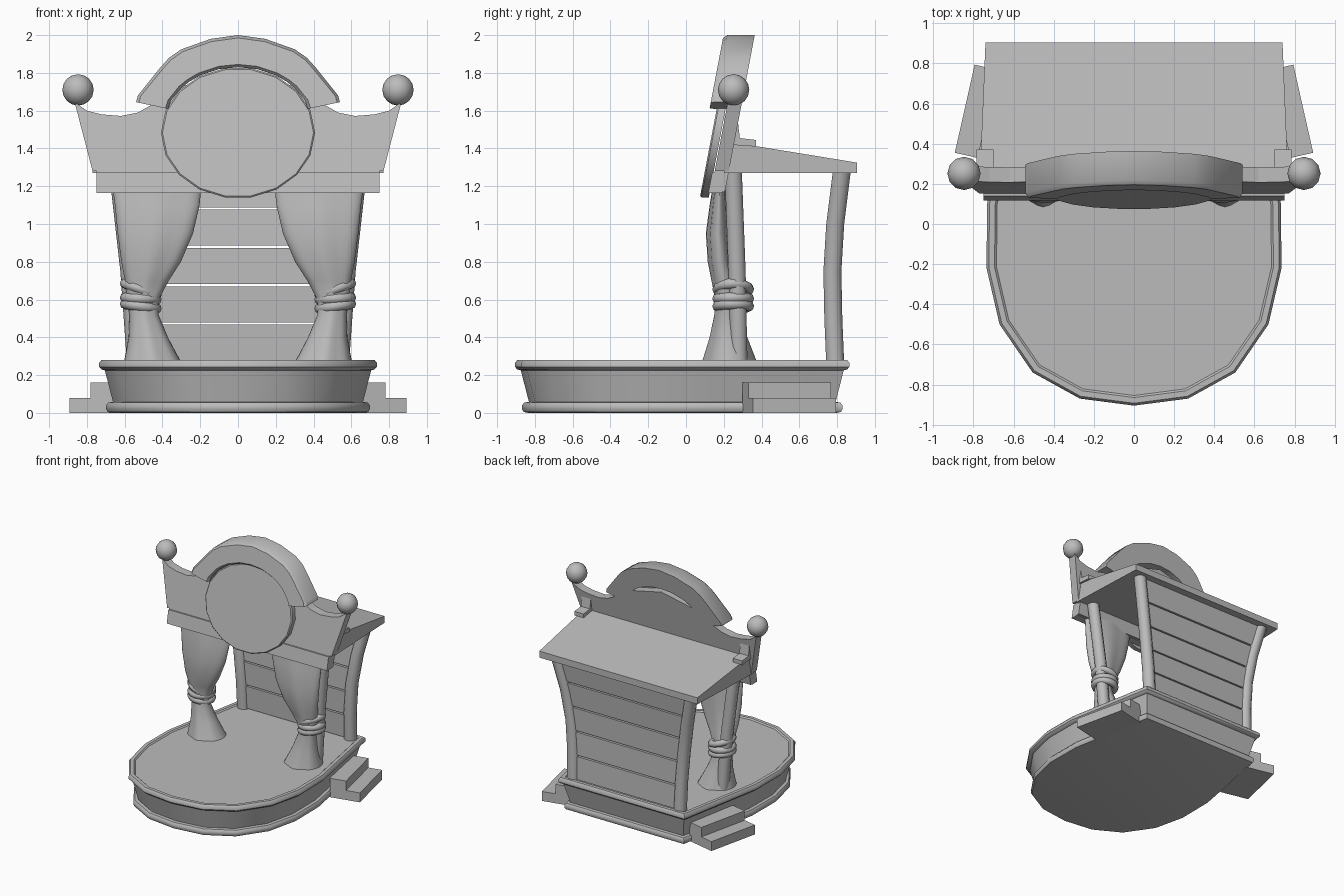
import bpy, bmesh, math
from mathutils import Vector

cube = bpy.data.objects.get("Cube")
if cube:
    bpy.data.objects.remove(cube, do_unlink=True)

GREY = (0.5, 0.5, 0.5, 1)
grey = bpy.data.materials.new("plain grey")
grey.use_nodes = True
grey.diffuse_color = GREY
grey.node_tree.nodes["Principled BSDF"].inputs["Base Color"].default_value = GREY


def build(name, verts, faces, smooth=None):
    mesh = bpy.data.meshes.new(name)
    mesh.from_pydata(verts, [], faces)
    bm = bmesh.new()
    bm.from_mesh(mesh)
    bmesh.ops.recalc_face_normals(bm, faces=bm.faces)
    bm.to_mesh(mesh)
    bm.free()
    mesh.materials.append(grey)
    obj = bpy.data.objects.new(name, mesh)
    bpy.context.collection.objects.link(obj)
    if smooth:
        bpy.ops.object.select_all(action='DESELECT')
        obj.select_set(True)
        bpy.context.view_layer.objects.active = obj
        bpy.ops.object.shade_smooth_by_angle(angle=math.radians(smooth))
    return obj


def loft(name, rings, smooth=None, closed=False):
    """Skin equal-length rings; cap the ends unless the rings loop round."""
    n, m = len(rings[0]), len(rings)
    verts = [p for ring in rings for p in ring]
    faces = [(i * n + j, i * n + (j + 1) % n, (i + 1) % m * n + (j + 1) % n, (i + 1) % m * n + j)
             for i in range(m if closed else m - 1) for j in range(n)]
    if not closed:
        faces += [tuple(range(n)), tuple(range((m - 1) * n, m * n))]
    return build(name, verts, faces, smooth)


def ellipse(n, rx, ry, cx=0, cy=0):
    return [(cx + rx * math.cos(math.tau * i / n), cy + ry * math.sin(math.tau * i / n)) for i in range(n)]


def mirrored(half):
    return half + [(-x, v) for x, v in reversed(half) if x > 0.001]


def inset(outline, d):
    """Mitred inset of a counter-clockwise outline."""
    out = []
    for i, p in enumerate(outline):
        a, b, c = Vector(outline[i - 1]), Vector(p), Vector(outline[(i + 1) % len(outline)])
        e, f = (b - a).normalized(), (c - b).normalized()
        na, nb = Vector((-e.y, e.x)), Vector((-f.y, f.x))
        q = b + (na + nb) * d / (1 + na.dot(nb))
        out.append((q.x, q.y))
    return out


def leaning(outline, d):
    """Stand an outline up in the backward leaning plane of the sign."""
    return [(x, 0.15 + (z - 1.27) * 0.19 + d, z) for x, z in outline]


def sign_part(name, outline, front, back, bevel=0.0, smooth=None):
    rings = [leaning(outline, front + bevel), leaning(outline, back)]
    if bevel:
        rings.insert(0, leaning(inset(outline, bevel), front))
    return loft(name, rings, smooth)


# Round-fronted platform with a rolled rim at top and bottom
plan = mirrored([(0, -0.905), (0.27, -0.87), (0.505, -0.74), (0.67, -0.5), (0.735, -0.22),
                 (0.732, 0.1), (0.59, 0.865)])
profile = [(0.07, 0), (0.045, 0.005), (0.037, 0.02), (0.037, 0.04), (0.048, 0.055), (0.073, 0.058),
           (0.03, 0.225), (0.012, 0.23), (0, 0.243), (0, 0.265), (0.012, 0.28), (0.04, 0.28), (0.05, 0.27)]
loft("platform", [[(x, y, z) for x, y in inset(plan, d)] for d, z in profile], 40)

# Sloping roof
roof = [(0.2, 1.27, 0.77), (0.905, 1.27, 0.74), (0.905, 1.325, 0.74), (0.2, 1.44, 0.77)]
loft("roof", [[(s * x, y, z) for y, z, x in roof] for s in (-1, 1)])

# Sign board with scalloped shoulders, and the strip below it
board = mirrored([(0.75, 1.17), (0.75, 1.28), (0.77, 1.28), (0.865, 1.645), (0.8, 1.6), (0.72, 1.58),
                  (0.62, 1.572), (0.53, 1.59), (0.46, 1.63), (0.34, 1.72), (0, 1.8)])
sign_part("sign_board", board, 0, 0.075)
sign_part("sign_strip", [(-0.75, 1.165), (0.75, 1.165), (0.75, 1.275), (-0.75, 1.275)], -0.012, 0.06)

# Oval sign plate
sign_part("sign_plate", ellipse(18, 0.408, 0.347, 0, 1.483), -0.052, -0.005, 0.008, 30)

# Arch over the plate
arch_outer = [(0.54, 1.645), (0.53, 1.68), (0.41, 1.83), (0.365, 1.88), (0.3, 1.925), (0.145, 1.98), (0, 2.0)]
arch_inner = [(0.37, 1.61), (0.355, 1.655), (0.3, 1.72), (0.26, 1.752), (0.2, 1.787), (0.1, 1.82), (0, 1.83)]
pairs = list(zip(arch_outer, arch_inner))
pairs += [((-o[0], o[1]), (-i[0], i[1])) for o, i in reversed(pairs[:-1])]
rings = []
for o, i in pairs:
    o, i = Vector(o), Vector(i)
    rim = (i - o).normalized() * 0.015
    section = [(o, 0.075), (o, -0.07), (o + rim, -0.09), (i - rim, -0.09), (i, -0.07), (i, 0.075)]
    rings.append([leaning([tuple(p)], d)[0] for p, d in section])
loft("sign_arch", rings, 35)

# Planked back wall following the curve of the back posts
back_path = [(0.50, 0.79, 0.26), (0.505, 0.78, 0.5), (0.525, 0.775, 0.75), (0.565, 0.79, 1.0), (0.63, 0.825, 1.28)]


def along(path, z):
    for a, b in zip(path, path[1:]):
        if z <= b[2]:
            return Vector(a).lerp(Vector(b), (z - a[2]) / (b[2] - a[2]))
    return Vector(path[-1])


for k in range(5):
    rings = []
    for z in (0.276 + k * 0.203, 0.467 + k * 0.203):
        p = along(back_path, z)
        rings.append([(s * p.x, p.y + s * t * 0.018, z) for s, t in ((-1, 1), (1, -1), (1, 1), (-1, -1))])
    loft(f"wall_plank_{k + 1}", rings)

# Curtain sections: height, inner x, outer x, centre y, half depth, pleat depth
curtain = [(1.22, 0.19, 0.67, 0.18, 0.035, 0.1), (1.1, 0.2, 0.655, 0.175, 0.05, 0.15),
           (0.95, 0.235, 0.64, 0.17, 0.065, 0.15), (0.8, 0.3, 0.62, 0.18, 0.065, 0.15),
           (0.7, 0.365, 0.6, 0.2, 0.065, 0.12), (0.6, 0.42, 0.59, 0.22, 0.065, 0.06),
           (0.52, 0.42, 0.575, 0.22, 0.07, 0.06), (0.4, 0.37, 0.58, 0.225, 0.1, 0.1),
           (0.27, 0.3, 0.605, 0.23, 0.145, 0.12)]
front_path = [(0.54, 0.28, 0.26), (0.575, 0.27, 0.75), (0.635, 0.25, 1.28)]


def post(name, path, r, s):
    loft(name, [[(x, y, z) for x, y in ellipse(10, r, r, s * px, py)] for px, py, z in path], 50)


def torus(name, centre, r, tube, tilt):
    rings = []
    for x, y in ellipse(16, 1, 1):
        rings.append([(centre[0] + x * (r + u), centre[1] + y * (r + u), centre[2] + v + tilt * x)
                      for u, v in ellipse(8, tube, tube)])
    loft(name, rings, 60, closed=True)


for side, s in (("left", 1), ("right", -1)):
    post(f"back_post_{side}", back_path, 0.05, s)
    post(f"front_post_{side}", front_path, 0.048, s)

    # Gathered curtain
    rings = []
    for z, xi, xo, cy, ry, pleat in curtain:
        ring = []
        for i in range(32):
            a = math.tau * i / 32
            w = 1 - pleat * (0.5 + 0.5 * math.cos(6 * a))
            ring.append((s * ((xi + xo) / 2 + (xo - xi) / 2 * math.cos(a) * (1 - pleat * 0.1)),
                         cy + ry * math.sin(a) * w, z))
        rings.append(ring)
    loft(f"curtain_{side}", rings, 60)

    # Rope ties round curtain and post
    for k, (z, tilt) in enumerate(((0.655, 0.03), (0.605, 0.005), (0.565, 0.012))):
        torus(f"curtain_tie_{side}_{k + 1}", (s * 0.515, 0.25, z), 0.083, 0.028, s * tilt)

    # Finial ball
    bm = bmesh.new()
    bmesh.ops.create_uvsphere(bm, u_segments=12, v_segments=8, radius=0.083)
    verts = [(v.co.x + s * 0.847, v.co.y + 0.252, v.co.z + 1.71) for v in bm.verts]
    faces = [[v.index for v in f.verts] for f in bm.faces]
    bm.free()
    build(f"finial_{side}", verts, faces, 40)

    # Angle bracket behind the sign
    shape = [(0.23, 1.42), (0.37, 1.41), (0.37, 1.445), (0.285, 1.455), (0.275, 1.54), (0.235, 1.54)]
    loft(f"bracket_{side}", [[(s * x, y, z) for y, z in shape] for x in (0.7, 0.785)])

    # Two steps set square to the slanting platform side
    out, edge = Vector((0.975, 0.22)), Vector((-0.22, 0.975))
    for name, shift, z0, z1 in (("lower", 0, 0, 0.08), ("upper", 0.115, 0.08, 0.16)):
        a = Vector((0.893, 0.355)) - out * shift
        b = a + edge * 0.45
        corners = [a, b, b - out * (0.25 - shift), a - out * (0.25 - shift)]
        loft(f"{name}_step_{side}", [[(s * p.x, p.y, z) for p in corners] for z in (z0, z1)])
